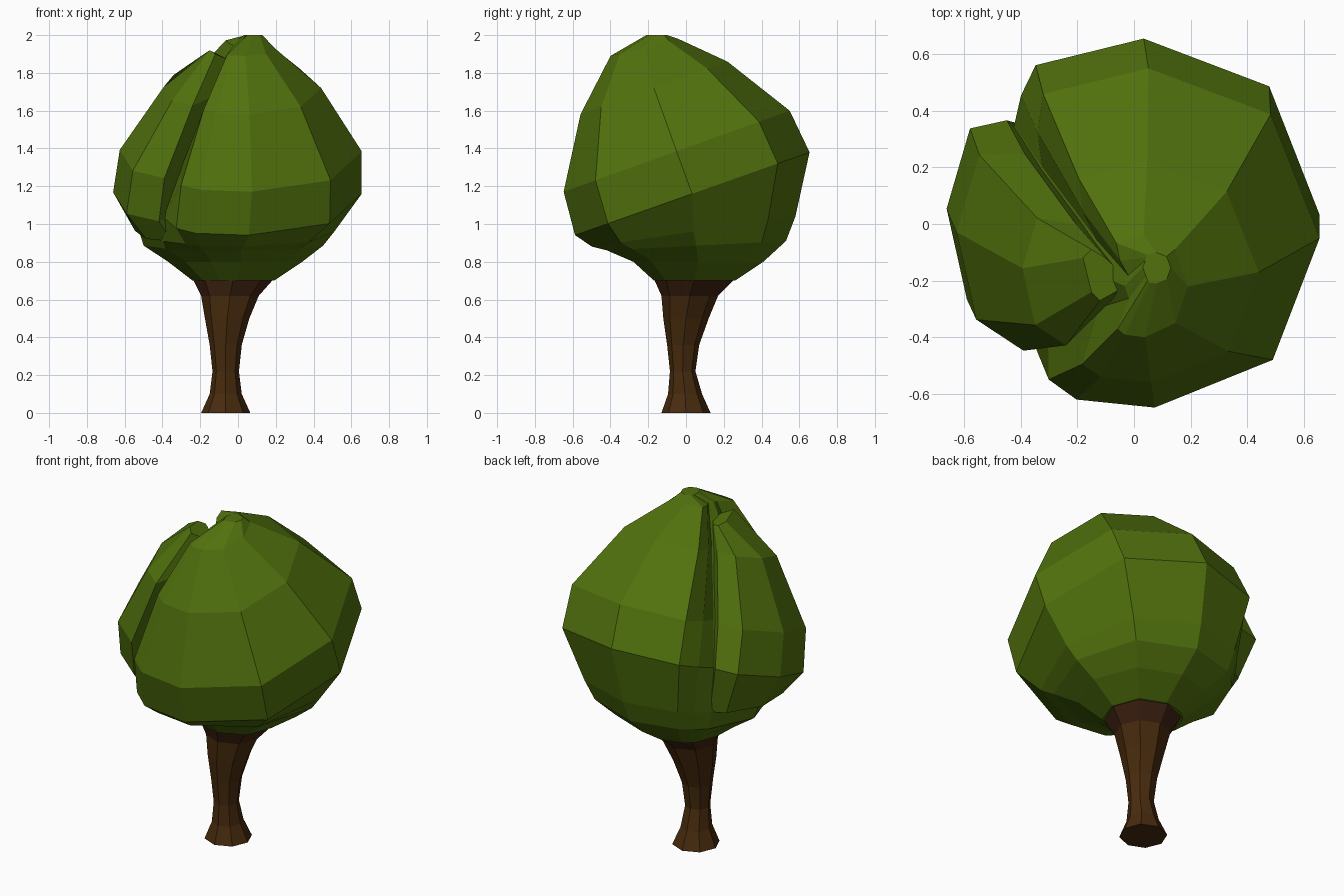
import bpy, bmesh, math

if "Cube" in bpy.data.objects:
    bpy.data.objects.remove(bpy.data.objects["Cube"])


def material(name, rgb):
    m = bpy.data.materials.new(name)
    m.diffuse_color = (*rgb, 1)
    m.use_nodes = True
    m.node_tree.nodes["Principled BSDF"].inputs["Base Color"].default_value = m.diffuse_color
    return m


leaf = material("leaf green", (0.082, 0.166, 0.004))
bark = material("bark brown", (0.064, 0.024, 0.004))
bark_top = material("reddish bark", (0.054, 0.017, 0.006))


def loft(name, rings, mats, rule=lambda z: 0):
    """Skin a stack of closed rings with flat faces and capped ends."""
    bm = bmesh.new()
    vs = [[bm.verts.new(p) for p in r] for r in rings]
    n = len(rings[0])
    for a, b in zip(vs, vs[1:]):
        for i in range(n):
            j = (i + 1) % n
            bm.faces.new((a[i], a[j], b[j], b[i]))
    bm.faces.new(vs[0][::-1])
    bm.faces.new(vs[-1])
    for f in bm.faces:
        f.material_index = rule(f.calc_center_median().z)
    bmesh.ops.recalc_face_normals(bm, faces=bm.faces)
    me = bpy.data.meshes.new(name)
    bm.to_mesh(me)
    bm.free()
    for m in mats:
        me.materials.append(m)
    ob = bpy.data.objects.new(name, me)
    bpy.context.collection.objects.link(ob)
    return ob


def point(env, deg, f=1.0):
    """Point on a tilted ellipse (front z, back z, x0, x1, y0, y1)."""
    zf, zb, x0, x1, y0, y1 = env
    t = math.radians(deg)
    c, s = f * math.cos(t), f * math.sin(t)
    return ((x0 + x1) / 2 + c * (x1 - x0) / 2,
            (y0 + y1) / 2 + s * (y1 - y0) / 2,
            (zf + zb) / 2 + s * (zb - zf) / 2)


# Trunk: flared foot, thin waist, widening upward
trunk = [(0.0, -0.195, 0.065, -0.13, 0.13),
         (0.10, -0.15, 0.02, -0.095, 0.085),
         (0.22, -0.135, 0.005, -0.085, 0.05),
         (0.36, -0.15, 0.02, -0.10, 0.07),
         (0.50, -0.175, 0.06, -0.12, 0.12),
         (0.62, -0.195, 0.11, -0.13, 0.17),
         (0.71, -0.24, 0.19, -0.17, 0.26)]
loft("trunk", [[point((e[0], *e), a * 45) for a in range(8)] for e in trunk],
     [bark, bark_top], lambda z: 1 if 0.63 < z < 0.705 else 0)

# Crown: rings tilted up toward the back, plus depth of the lobe recess
crown = [((0.70, 0.70, -0.24, 0.19, -0.17, 0.26), 1.0),
         ((0.80, 0.80, -0.37, 0.34, -0.28, 0.41), 1.0),
         ((0.86, 0.91, -0.50, 0.45, -0.42, 0.53), 1.0),
         ((0.88, 1.04, -0.54, 0.51, -0.50, 0.58), 0.97),
         ((0.94, 1.38, -0.655, 0.655, -0.59, 0.655), 0.82),
         ((1.17, 1.60, -0.62, 0.655, -0.65, 0.55), 0.68),
         ((1.58, 1.86, -0.39, 0.44, -0.56, 0.22), 0.48),
         ((1.89, 1.98, -0.14, 0.19, -0.40, -0.04), 0.35),
         ((2.00, 2.00, 0.02, 0.13, -0.21, -0.10), 0.80)]
outline = [(-85, 1), (-44, 1.03), (0, 1), (45, 1.03), (87, 1), (122, 1)]
recess = [142, 178, 222]
rim = [(239, 0.97), (250, 1.01)]
loft("crown",
     [[point(e, a, f) for a, f in outline] + [point(e, 132, 0.5 + 0.5 * d)]
      + [point(e, a, d) for a in recess] + [point(e, a, f) for a, f in rim]
      for e, d in crown], [leaf])

# Side lobe: separate wedge nested in the recess, split off by two grooves
lobe_edge = [(151, 1.01), (178, 1.01), (208, 1.02), (226, 0.92),
             (215, 0.35), (150, 0.35)]
lobe = [[point(e, 142, 0.46 + 0.5 * d)] + [point(e, a, f) for a, f in lobe_edge]
        for e, d in crown[3:7]]
# Tip leans in toward the crown's peak
lobe.append([(-0.10, -0.12, 1.86), (-0.15, -0.09, 1.88), (-0.18, -0.12, 1.90),
             (-0.15, -0.24, 1.92), (-0.12, -0.27, 1.90), (-0.03, -0.22, 1.86),
             (-0.05, -0.17, 1.86)])
loft("side_lobe", lobe, [leaf])
